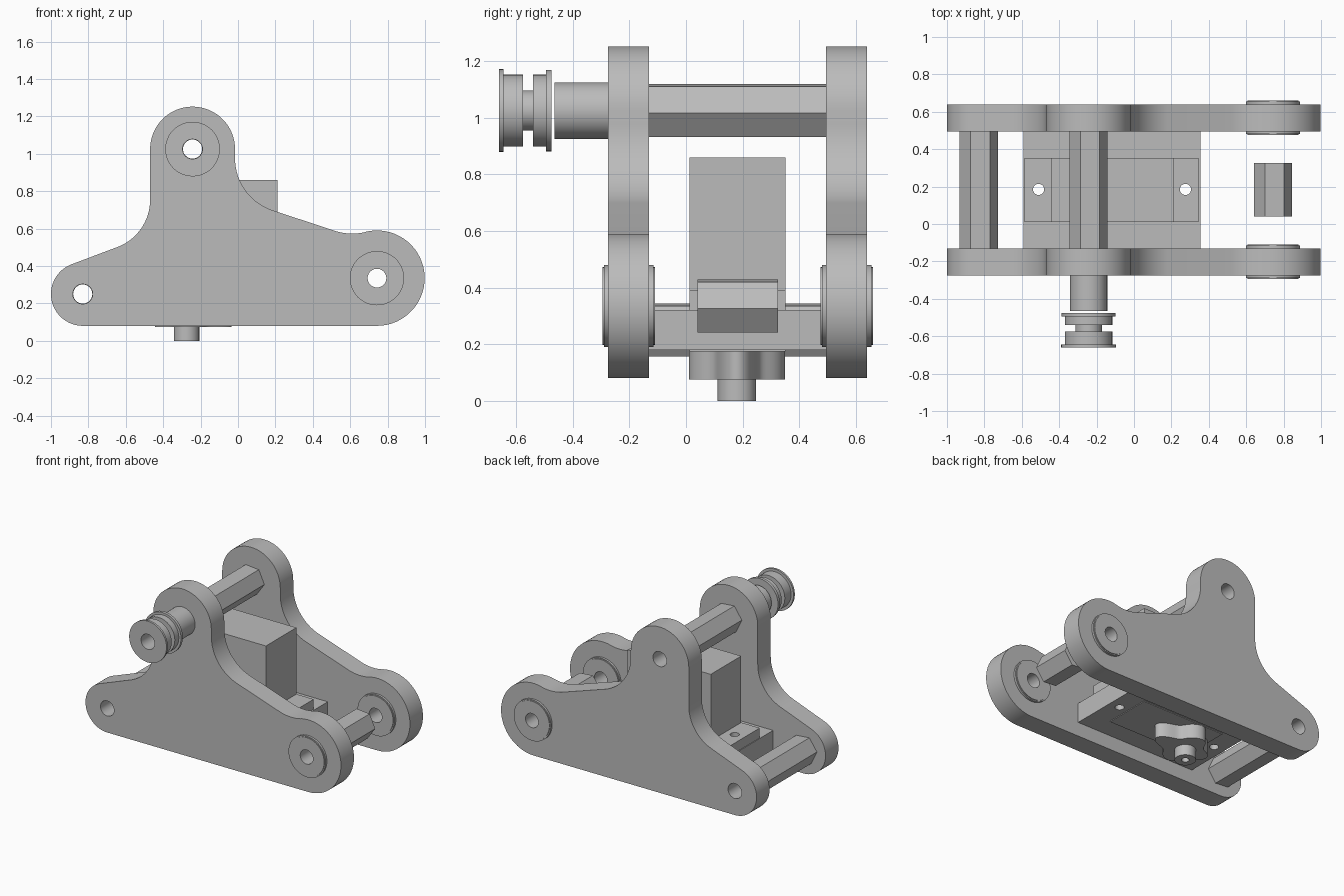
import bpy
from math import sin, cos, pi, radians

cube = bpy.data.objects.get("Cube")
if cube:
    bpy.data.objects.remove(cube)

grey = bpy.data.materials.new("machined grey")
grey.use_nodes = True
COLOUR = (0.5, 0.5, 0.5, 1)
grey.diffuse_color = COLOUR
grey.node_tree.nodes["Principled BSDF"].inputs["Base Color"].default_value = COLOUR


def arc(cx, cy, r, start, end, steps=20):
    """Points along an arc, angles in degrees."""
    angles = [radians(start + (end - start) * i / steps) for i in range(steps + 1)]
    return [(cx + r * cos(a), cy + r * sin(a)) for a in angles]


def circle(c, r, sides=48):
    return arc(*c, r, 0, 360, sides)[:-1]


def hexagon(c, r, turn):
    return arc(*c, r, turn, turn + 360, 6)[:-1]


def rect(x0, x1, y0, y1):
    return [(x0, y0), (x1, y0), (x1, y1), (x0, y1)]


def prism(name, loops, lo, hi, axis="Y"):
    """Extrude an outline, with further loops as holes, from lo to hi."""
    curve = bpy.data.curves.new(name, "CURVE")
    curve.dimensions = "2D"
    curve.fill_mode = "BOTH"
    curve.extrude = (hi - lo) / 2
    for loop in loops:
        spline = curve.splines.new("POLY")
        spline.points.add(len(loop) - 1)
        for point, (x, y) in zip(spline.points, loop):
            point.co = (x, y, 0, 1)
        spline.use_cyclic_u = True
    obj = bpy.data.objects.new(name, curve)
    bpy.context.collection.objects.link(obj)
    mid = (lo + hi) / 2
    if axis == "Y":
        obj.rotation_euler.x = pi / 2
        obj.location.y = mid
    else:
        obj.location.z = mid
    bpy.ops.object.select_all(action="DESELECT")
    obj.select_set(True)
    bpy.context.view_layer.objects.active = obj
    bpy.ops.object.convert(target="MESH")
    obj = bpy.context.object
    obj.data.materials.clear()
    obj.data.materials.append(grey)
    bpy.ops.object.shade_smooth_by_angle(angle=radians(25))
    return obj


TAIL, TOP, NOSE = (-0.83, 0.25), (-0.243, 1.025), (0.743, 0.335)
BORE = 0.053
FRONT, BACK = (-0.275, -0.13), (0.495, 0.64)

# Side plates: three round lobes joined by fillets
outline = (arc(*NOSE, 0.255, -90, 104, 32) + arc(0.611, 0.873, 0.3, 284, 250.6, 10)
           + arc(0.277, 0.976, 0.293, 250.6, 180) + arc(*TOP, 0.227, 0, 180, 32)
           + arc(-0.74, 0.754, 0.27, 0, -70) + arc(*TAIL, 0.17, 110, 270, 24))
bores = [circle(c, BORE) for c in (TAIL, TOP, NOSE)]
for name, span in (("front_plate", FRONT), ("back_plate", BACK)):
    prism(name, [outline] + bores, *span)

# Hollow hexagonal bars
for name, c, lo, hi in (("tail_bar", TAIL, FRONT[1], BACK[0]),
                        ("top_bar", TOP, FRONT[1], BACK[0]),
                        ("nose_bar", NOSE, 0.04, 0.325)):
    prism(name, [hexagon(c, 0.103, -5), circle(c, BORE - 0.002)], lo, hi)

# Flanged bearings on both faces of each plate
for name, (lo, hi) in (("front_bearing", FRONT), ("back_bearing", BACK)):
    for side, face, out in (("front", lo, -1), ("back", hi, 1)):
        for part, r, a, b in (("flange", 0.145, 0, 0.015), ("race", 0.137, 0.015, 0.02)):
            ends = sorted((face + out * a, face + out * b))
            prism(f"{name}_{side}_{part}", [circle(NOSE, r), circle(NOSE, 0.05)], *ends)

# Spacer and belt pulley on the top axle
prism("spacer", [circle(TOP, 0.1), circle(TOP, BORE)], -0.465, FRONT[0])
for name, r, lo, hi in (("outer_rim", 0.146, -0.66, -0.645),
                        ("outer_drum", 0.127, -0.645, -0.575),
                        ("pulley_core", 0.071, -0.575, -0.54),
                        ("inner_drum", 0.127, -0.54, -0.495),
                        ("inner_rim", 0.144, -0.495, -0.475)):
    prism(name, [circle(TOP, r), circle(TOP, BORE)], lo, hi)

# Cross plate and motor with mounting ears
screws = [circle((x, 0.185), 0.03, 24) for x in (-0.51, 0.275)]
prism("cross_plate", [rect(-0.59, 0.355, FRONT[1], BACK[0])] + screws, 0.18, 0.32, "Z")
prism("motor_ears", [rect(-0.585, 0.345, 0.012, 0.352)] + screws, 0.32, 0.39, "Z")
prism("motor_body", [rect(-0.44, 0.21, 0.012, 0.352)], 0.175, 0.86, "Z")

# Lobed motor horn with output hub
HUB = (-0.275, 0.18)
horn = []
for i in range(96):
    a = 2 * pi * i / 96
    r = 0.143 + 0.027 * cos(4 * a)
    horn.append((HUB[0] + r * cos(a) * (1.42 if cos(a) > 0 else 1), HUB[1] + r * sin(a)))
prism("motor_horn", [horn], 0.075, 0.175, "Z")
prism("output_hub", [circle(HUB, 0.068), circle(HUB, 0.025, 24)], 0, 0.075, "Z")
